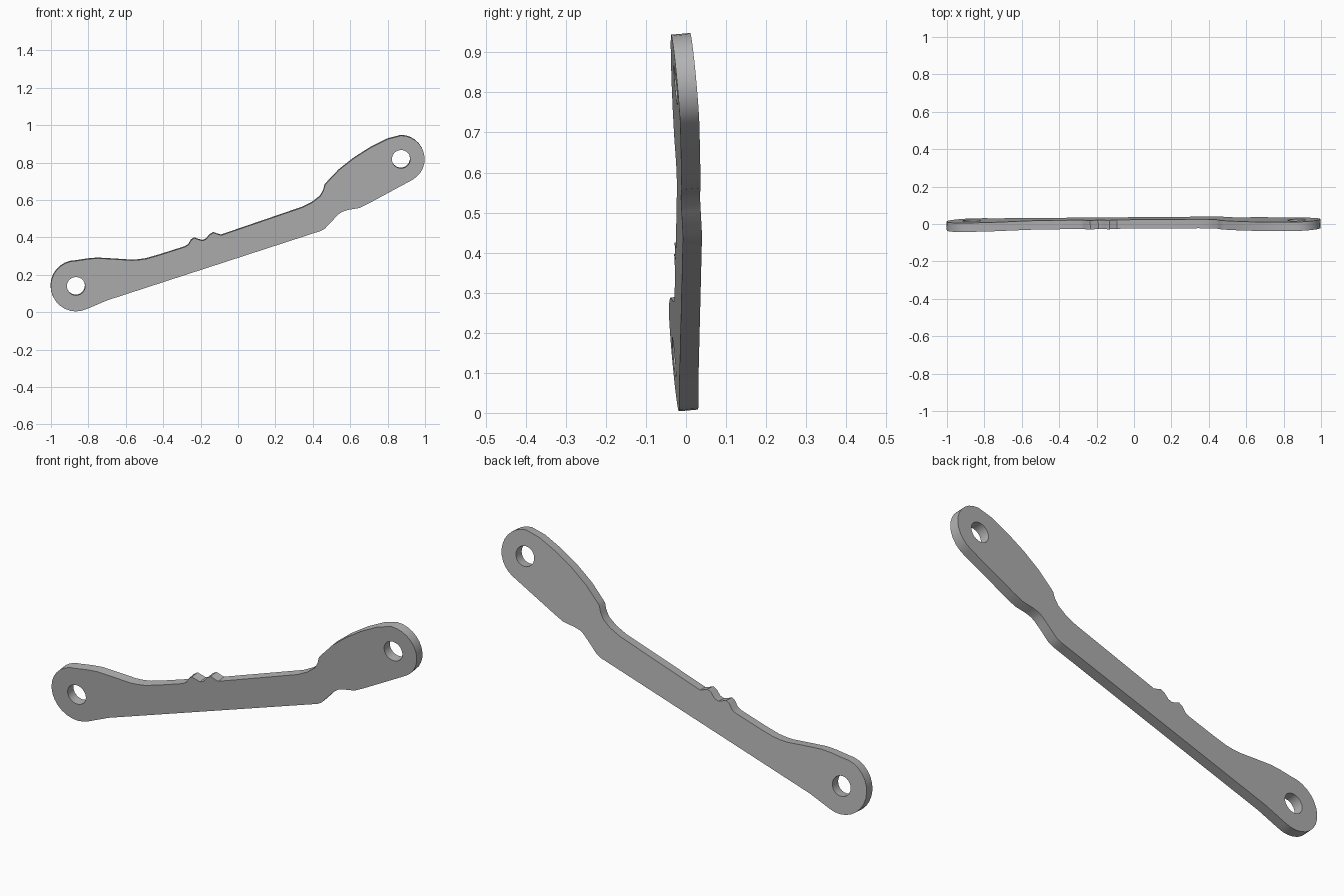
import bpy
import bmesh
import math
from mathutils import Vector

default_cube = bpy.data.objects.get("Cube")
if default_cube:
    bpy.data.objects.remove(default_cube, do_unlink=True)

# Plate setup: the flat link leans slightly in depth
slope_x, slope_z, offset = 0.037, -0.089, 0.0144
thickness = 0.048
left_eye = (-0.866, 0.139)
right_eye = (0.872, 0.818)
hole_radius = 0.049


def arc(centre, radius, start, end, steps):
    """Points along an arc, both ends included, angles in degrees."""
    points = []
    for i in range(steps + 1):
        angle = math.radians(start + (end - start) * i / steps)
        points.append((centre[0] + radius * math.cos(angle),
                       centre[1] + radius * math.sin(angle)))
    return points


def on_plate(point):
    """Place an outline point on the leaning front face."""
    x, z = point
    return Vector((x, offset + slope_x * x + slope_z * z, z))


def add_loop(bm, points):
    """Add a closed ring of edges."""
    verts = [bm.verts.new(on_plate(p)) for p in points]
    return [bm.edges.new((a, b)) for a, b in zip(verts, verts[1:] + verts[:1])]


# Lower edge, running from the left eye to the right eye
lower_edge = [
    (-0.70, 0.063), (0.42, 0.427), (0.44, 0.433), (0.465, 0.447),
    (0.515, 0.50), (0.54, 0.525), (0.56, 0.538), (0.59, 0.547),
    (0.65, 0.557), (0.70, 0.582),
]

# Upper edge, running back: paddle, neck, twin bumps, left flare
paddle = [
    (0.80, 0.925), (0.71, 0.88), (0.62, 0.823), (0.54, 0.76),
    (0.48, 0.697), (0.465, 0.68), (0.457, 0.65), (0.44, 0.62),
    (0.40, 0.588), (0.345, 0.56),
]
bumps = [
    (-0.09, 0.411), (-0.11, 0.417), (-0.13, 0.425), (-0.15, 0.414),
    (-0.17, 0.39), (-0.19, 0.382), (-0.21, 0.388), (-0.233, 0.396),
    (-0.25, 0.385), (-0.265, 0.36), (-0.285, 0.348),
]
flare = [
    (-0.42, 0.305), (-0.49, 0.285), (-0.53, 0.279), (-0.57, 0.277),
    (-0.66, 0.283), (-0.75, 0.288), (-0.80, 0.284),
]

outline = (arc(left_eye, 0.135, 90, 295, 16) + lower_edge
           + arc(right_eye, 0.126, -62, 90, 12) + paddle + bumps + flare)

# Fill the outline around both pin holes, then give it thickness
bm = bmesh.new()
edges = add_loop(bm, outline)
for eye in (left_eye, right_eye):
    edges += add_loop(bm, arc(eye, hole_radius, 0, 345, 23))
bmesh.ops.triangle_fill(bm, edges=edges, use_beauty=True, use_dissolve=False)
extruded = bmesh.ops.extrude_face_region(bm, geom=bm.faces[:],
                                         use_keep_orig=True)
depth = Vector((-slope_x, 1, -slope_z)).normalized() * thickness
moved = [g for g in extruded["geom"] if isinstance(g, bmesh.types.BMVert)]
bmesh.ops.translate(bm, verts=moved, vec=depth)
bmesh.ops.recalc_face_normals(bm, faces=bm.faces[:])

mesh = bpy.data.meshes.new("link_arm")
bm.to_mesh(mesh)
bm.free()
link_arm = bpy.data.objects.new("link_arm", mesh)
bpy.context.collection.objects.link(link_arm)

# Plain grey finish
grey = bpy.data.materials.new("grey_metal")
grey.use_nodes = True
colour = (0.45, 0.45, 0.45, 1)
grey.diffuse_color = colour
for node in grey.node_tree.nodes:
    if node.type == "BSDF_PRINCIPLED":
        node.inputs["Base Color"].default_value = colour
mesh.materials.append(grey)

# Smooth curved walls, crisp rims
bpy.ops.object.select_all(action="DESELECT")
link_arm.select_set(True)
bpy.context.view_layer.objects.active = link_arm
bpy.ops.object.shade_smooth_by_angle(angle=math.radians(35))
